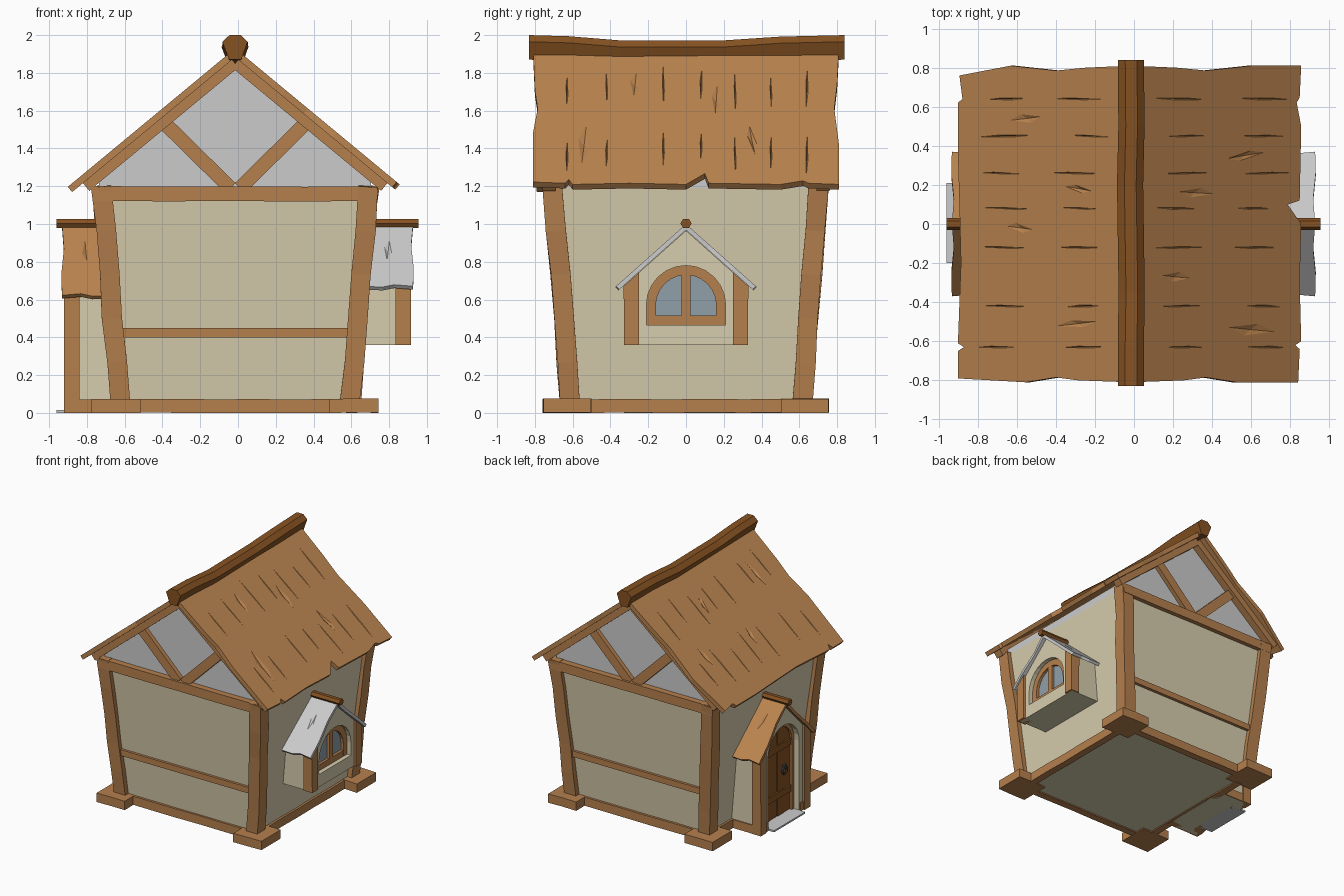
import bpy, bmesh, math, random
from mathutils import Vector as V

if "Cube" in bpy.data.objects:
    bpy.data.objects.remove(bpy.data.objects["Cube"])

random.seed(4)
SHIFT = V((-0.015, 0, 0))


def material(name, r, g, b):
    m = bpy.data.materials.new(name)
    m.diffuse_color = (r, g, b, 1)
    m.use_nodes = True
    m.node_tree.nodes["Principled BSDF"].inputs["Base Color"].default_value = m.diffuse_color
    return m


WOOD = material("wood", 0.46, 0.215, 0.075)
SHINGLE = material("roof_wood", 0.50, 0.235, 0.08)
DARK = material("dark_wood", 0.24, 0.085, 0.016)
PLASTER = material("plaster", 0.68, 0.61, 0.42)
GLASS = material("glass", 0.28, 0.35, 0.40)
IRON = material("iron", 0.07, 0.07, 0.08)


def finish(name, bm, mat):
    bmesh.ops.translate(bm, verts=bm.verts, vec=SHIFT)
    bmesh.ops.recalc_face_normals(bm, faces=bm.faces)
    me = bpy.data.meshes.new(name)
    bm.to_mesh(me)
    bm.free()
    ob = bpy.data.objects.new(name, me)
    bpy.context.collection.objects.link(ob)
    if mat:
        me.materials.append(mat)
    return ob


def loft(name, rings, mat):
    """Skin a row of equal rings and cap both ends."""
    bm = bmesh.new()
    rs = [[bm.verts.new(p) for p in r] for r in rings]
    n = len(rs[0])
    for a, b in zip(rs, rs[1:]):
        for i in range(n):
            j = (i + 1) % n
            bm.faces.new((a[i], a[j], b[j], b[i]))
    bm.faces.new(rs[0])
    bm.faces.new(rs[-1])
    return finish(name, bm, mat)


def prism(name, pts, a, b, axis, mat):
    put = (lambda t, p: (t, p[0], p[1])) if axis == 'x' else (lambda t, p: (p[0], t, p[1]))
    return loft(name, [[put(t, p) for p in pts] for t in (a, b)], mat)


def box(name, x, y, z, mat):
    return prism(name, [(y[0], z[0]), (y[1], z[0]), (y[1], z[1]), (y[0], z[1])], x[0], x[1], 'x', mat)


def beam(name, p, q, w, h, mat=WOOD, ref=(0, 1, 0), segs=1, jit=0.0):
    """Hewn timber from p to q: h wide along ref, w wide across it."""
    p, q = V(p), V(q)
    d = (q - p).normalized()
    s = d.cross(V(ref)).normalized()
    o = s.cross(d)
    rings = []
    for i in range(segs + 1):
        c = p.lerp(q, i / segs)
        off = s * random.uniform(-jit, jit) + o * random.uniform(-jit, jit)
        k = 1 + random.uniform(-jit, jit) * 6
        rings.append([c + off + s * w / 2 * k * a + o * h / 2 * k * b
                      for a, b in ((-1, -1), (1, -1), (1, 1), (-1, 1))])
    return loft(name, rings, mat)


def slab(name, origin, along, down, outline, thick, cracks, mat):
    """Ragged roof sheet in (along, down) coordinates with carved cracks."""
    origin, along, down = V(origin), V(along), V(down).normalized()
    n = along.cross(down)
    n = n if n.z > 0 else -n
    at = lambda u, s, h: origin + along * u + down * s + n * h
    ob = loft(name, [[at(u, s, h) for u, s in outline] for h in (0, -thick)], mat)
    bm = bmesh.new()
    for u, s, w, l in cracks:
        k = w * random.uniform(-0.8, 0.8)
        eq = [bm.verts.new(at(u + a, s + b, 0.002)) for a, b in ((k, -l), (w, l * .3), (-k, l), (-w, -l * .3))]
        tips = [bm.verts.new(at(u, s, h)) for h in (0.02, -0.011)]
        for i in range(4):
            for t in tips:
                bm.faces.new((eq[i], eq[(i + 1) % 4], t))
    cut = finish(name + "_crack_cutter", bm, None)
    cut.hide_render = True
    cut.display_type = 'WIRE'
    mod = ob.modifiers.new("cracks", 'BOOLEAN')
    mod.operation, mod.solver, mod.object = 'DIFFERENCE', 'EXACT', cut
    return ob


def arch(w, z0, zs, n=12):
    return [(-w, z0)] + [(-w * math.cos(math.pi * i / n), zs + w * math.sin(math.pi * i / n))
                         for i in range(n + 1)] + [(w, z0)]


# --- tapered plaster body, floor and gables ---
square = lambda r, z: [(-r, -r, z), (r, -r, z), (r, r, z), (-r, r, z)]
loft("plaster_walls", [square(0.622, 0.01), square(0.722, 1.19)], PLASTER)
prism("gable_panels", [(-.72, 1.18), (.72, 1.18), (.72, 1.25), (0, 1.85), (-.72, 1.25)], -.70, .70, 'y', None)

# --- corner posts, foot blocks, sills ---
for sx in (-1, 1):
    for sy in (-1, 1):
        beam("corner_post", (sx * .61, sy * .61, .04), (sx * .705, sy * .705, 1.2), .105, .105, segs=5, jit=.006)
        beam("foot_block", (sx * .5, sy * .63, .038), (sx * .76, sy * .63, .038), .074, .255, segs=2, jit=.002)
for s in (-1, 1):
    beam("sill_front_back", (-.52, s * .615, .037), (.52, s * .615, .037), .072, .06, segs=5, jit=.002)
    beam("sill_side", (s * .615, -.52, .037), (s * .615, .52, .037), .072, .06, ref=(1, 0, 0), segs=5, jit=.002)

# --- front and back framing ---
for s in (-1, 1):
    beam("mid_rail", (-.63, s * .65, .425), (.63, s * .65, .425), .05, .06)
    beam("tie_beam", (-.75, s * .715, 1.16), (.75, s * .715, 1.16), .078, .075, segs=4, jit=.002)
    for m in (-1, 1):
        beam("rafter", (m * .79, s * .725, 1.197), (0, s * .725, 1.85), .055, .07)
        beam("gable_brace", (m * .025, s * .71, 1.19), (m * .37, s * .71, 1.53), .075, .05)

# --- main roof ---
eave_r = [(-.81, 1.11), (-.64, 1.12), (-.62, 1.09), (-.60, 1.13), (-.3, 1.12), (0, 1.13), (.10, 1.04),
          (.12, 1.12), (.5, 1.13), (.62, 1.10), (.65, 1.12), (.81, 1.13)]
eave_l = [(-.79, 1.15), (-.65, 1.15), (-.63, 1.11), (-.61, 1.15), (-.2, 1.13), (.1, 1.14), (.36, 1.15),
          (.62, 1.15), (.64, 1.12), (.76, 1.14)]
chips_r = [(.35, .76, .03, .14), (.16, .43, .028, .14), (-.27, .30, .03, .11), (-.54, .80, .035, .18)]
chips_l = [(-.02, .74, .03, .10), (-.51, .36, .02, .16), (.18, .35, .025, .1), (.54, .7, .025, .12)]
for m, eave, chips in ((1, eave_r, chips_r), (-1, eave_l, chips_l)):
    seams = [(y, s + random.uniform(-.05, .05), .006, random.uniform(.13, .2))
             for y in (-.63, -.42, -.12, .08, .26, .45, .64) for s in (.32, .86)]
    outline = ([(.81, 0), (-.81, 0), (-.80, .35), (-.785, .5), (-.81, .7)] + eave
               + [(.81, .8), (.785, .5), (.80, .3)])
    slab("roof_right" if m > 0 else "roof_left", (0, 0, 1.93), (0, 1, 0), (m * .87, 0, -.72),
         outline, .036, chips + seams, SHINGLE)

# --- sagging ridge beam ---
ridge = [(-.068, 1.965), (-.03, 2.0), (.03, 2.0), (.066, 1.965), (.032, 1.87), (-.032, 1.87)]
loft("ridge_beam", [[(x + dx, y, z - dz) for x, z in ridge] for y, dz, dx in
                    ((-.83, 0, 0), (-.62, .006, 0), (-.35, .028, .004), (.2, .028, -.004), (.5, .008, .003), (.84, 0, 0))], DARK)


def bay(name, sg, front, z0, k, aw, az, zs, fw, depth, roof_mat, chips):
    """Small gabled bay with posts, arched recess, frame and its own roof; sg is the side in x."""
    zr = lambda y: .965 - k * abs(y)
    X = lambda *d: [sg * t for t in d]
    back = front - depth
    W = .315
    shell = [(-W, z0), (-W, zr(W)), (0, zr(0)), (W, zr(W)), (W, z0)]
    prism(name + "_bay_core", shell, *X(.6, back), 'x', PLASTER)
    face = [(-W, az)] + shell[1:4] + [(W, az)] + arch(aw, az, zs)[::-1]
    prism(name + "_bay_front", face, *X(back, front - .02), 'x', PLASTER)
    if az > z0:
        box(name + "_bay_apron", X(back, front - .02), (-W, W), (z0, az), PLASTER)
    frame = arch(aw, az, zs) + arch(aw - fw, az, zs)[::-1]
    prism(name + "_frame", frame, *X(back - .005, back + .035), 'x', WOOD)
    for m in (-1, 1):
        post = [(m * .25, z0), (m * .328, z0), (m * .33, zr(.33)), (m * .25, zr(.25))]
        prism(name + "_post", post, *X(front - .08, front), 'x', WOOD)
        a, b = .62, front + .012
        L = math.hypot(.37, .37 * k)
        outline = [(a, 0), (b, 0), (b - .01, L * .35), (b + .003, L * .7), (b, L), (b - .1, L - .012),
                   (b - .16, L + .006), (a, L)]
        slab(name + "_roof", (0, 0, 1.0), (sg, 0, 0), (0, m, -k), outline, .024, chips, roof_mat)
    hexa = [(.03 * math.cos(i * math.pi / 3), 1.003 + .027 * math.sin(i * math.pi / 3)) for i in range(6)]
    prism(name + "_ridge", hexa, *X(.62, front + .04), 'x', DARK)
    return X, back


chip = [(.81, .21, .022, .09)]

# --- right window bay ---
X, back = bay("window", 1, .93, .36, .89, .21, .465, .57, .05, .09, None, chip)
prism("window_glass", arch(.17, .48, .57), *X(back - .005, back + .012), 'x', GLASS)
box("window_bottom_rail", X(back, back + .034), (-.2, .2), (.465, .515), WOOD)
box("window_mullion", X(back, back + .034), (-.024, .024), (.5, .735), WOOD)

# --- left door porch ---
X, back = bay("door", -1, .905, 0, 1.02, .205, 0, .59, .03, .10, SHINGLE, [(.79, .2, .025, .09)])
edges = [-.176, -.09, 0, .09, .176]
for i, (a, b) in enumerate(zip(edges, edges[1:])):
    top = lambda y: .59 + math.sqrt(max(0, .177 ** 2 - y * y))
    ys = [b - .003 - (b - a - .006) * t / 4 for t in range(5)]
    plank = [(a + .003, .02), (b - .003, .02)] + [(y, top(y)) for y in ys]
    prism("door_plank", plank, *X(back - .005, back + .018 + .004 * (i % 2)), 'x', DARK)
for z in (.17, .56):
    box("door_strap", X(back, back + .032), (-.17, .17), (z, z + .055), DARK)

# door ring handle and boss
bpy.ops.mesh.primitive_torus_add(major_radius=.03, minor_radius=.008, major_segments=16, minor_segments=6,
                                 location=(-(back + .035) + SHIFT.x, -.08, .38), rotation=(0, math.pi / 2, 0))
bpy.context.object.name = "door_ring"
bpy.context.object.data.materials.append(IRON)
box("door_boss", X(back, back + .04), (-.095, -.065), (.395, .425), IRON)

# porch sills and stone step
for m in (-1, 1):
    y = sorted((m * .21, m * .325))
    box("porch_sill", X(.6, .895), y, (0, .07), WOOD)
box("door_step", X(.78, .945), (-.2, .21), (0, .014), None)
